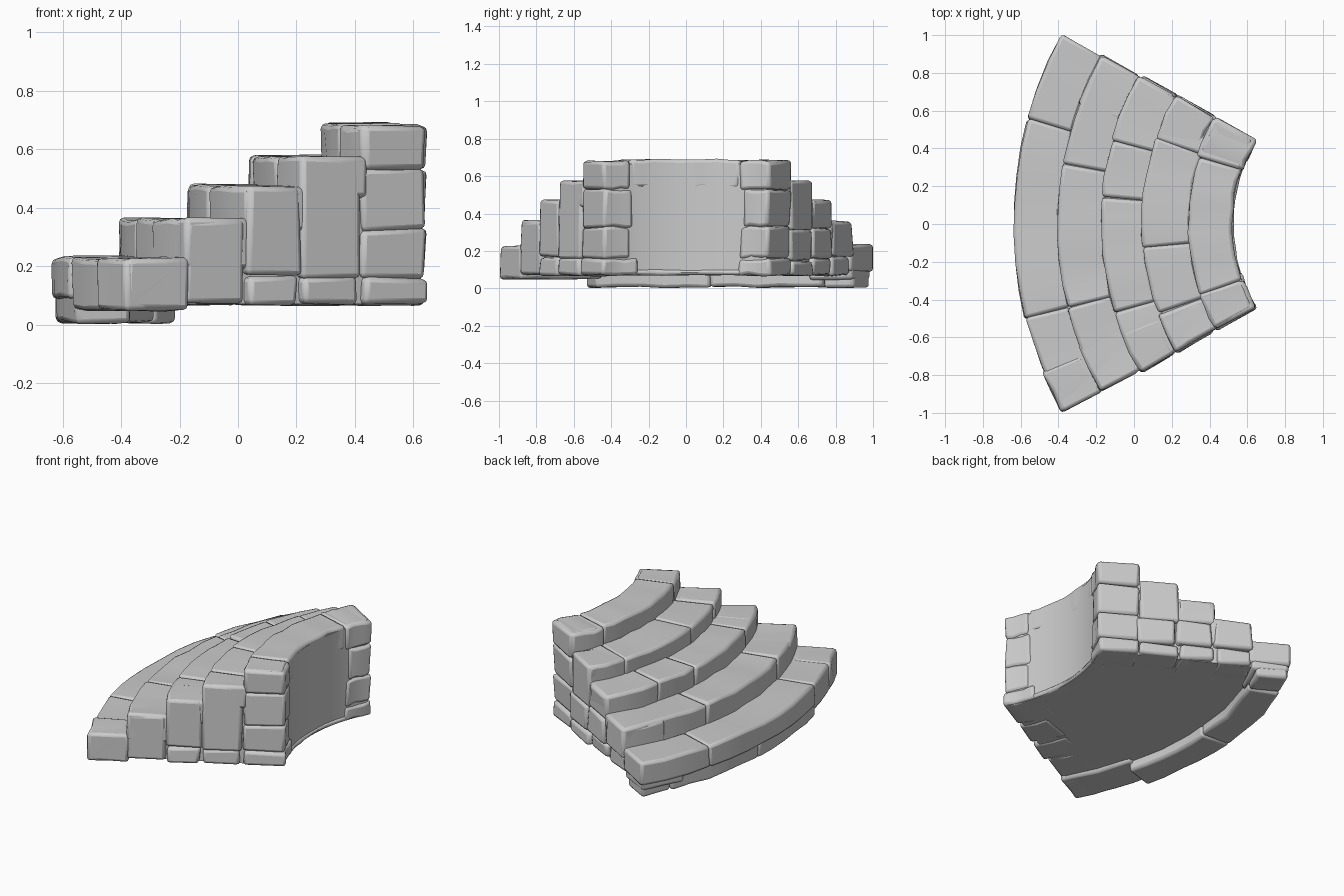
import bpy, bmesh, math, random
from mathutils import Vector

random.seed(4)
old = bpy.data.objects.get("Cube")
if old:
    bpy.data.objects.remove(old, do_unlink=True)

STONE = bpy.data.materials.new("grey stone")
STONE.use_nodes = True
COLOUR = (0.6, 0.6, 0.6, 1)
STONE.diffuse_color = COLOUR
STONE.node_tree.nodes["Principled BSDF"].inputs["Base Color"].default_value = COLOUR

CENTRE = 1.44                                   # x of the arc centre
HALF = 28.8                                     # half the sweep in degrees
BASE = 0.07                                     # underside height
RADII = [2.08, 1.85, 1.615, 1.40, 1.16, 0.92]   # risers, then the inner wall
TOPS = [0.23, 0.36, 0.475, 0.575, 0.685]


def polar(r, degrees, z):
    a = math.radians(degrees)
    return Vector((CENTRE - r * math.cos(a), r * math.sin(a), z))


def wedge(name, r_out, r_in, a0, a1, z0, z1, wobble=0.006, bevel=0.018):
    """Curved block between two radii, two angles and two heights."""
    bm = bmesh.new()
    steps = max(2, round((a1 - a0) / 4))
    rings = []
    for i in range(steps + 1):
        a = a0 + (a1 - a0) * i / steps
        ring = []
        for r, z in ((r_out, z0), (r_out, z1), (r_in, z1), (r_in, z0)):
            shake = Vector([random.uniform(-wobble, wobble) for _ in range(3)])
            ring.append(bm.verts.new(polar(r, a, z) + shake))
        rings.append(ring)
    for p, q in zip(rings, rings[1:]):
        for k in range(4):
            bm.faces.new((p[k], q[k], q[(k + 1) % 4], p[(k + 1) % 4]))
    bm.faces.new(rings[0])
    bm.faces.new(reversed(rings[-1]))
    bmesh.ops.recalc_face_normals(bm, faces=bm.faces)
    mesh = bpy.data.meshes.new(name)
    bm.to_mesh(mesh)
    bm.free()
    mesh.materials.append(STONE)
    ob = bpy.data.objects.new(name, mesh)
    bpy.context.collection.objects.link(ob)
    if bevel:
        mod = ob.modifiers.new("worn edges", "BEVEL")
        mod.width, mod.segments = bevel, 2
        mod.limit_method, mod.angle_limit = "ANGLE", math.radians(45)
    bpy.ops.object.select_all(action="DESELECT")
    ob.select_set(True)
    bpy.context.view_layer.objects.active = ob
    bpy.ops.object.shade_smooth_by_angle(angle=math.radians(40))
    return ob


# Solid core behind the stones, one slab per step
for i, top in enumerate(TOPS):
    wedge(f"core_{i + 1}", RADII[i] - 0.025, RADII[-1], -HALF + 1, HALF - 1,
          BASE, top - 0.02, wobble=0, bevel=0)

# Tread stones, split at different angles on each step
JOINTS = [(-14, 15.5), (-14, 10), (-17, 5, 16), (-20, -5, 19), (-19, 18)]
for i, cuts in enumerate(JOINTS):
    low = 0.09 if i == 0 else TOPS[i - 1] - 0.04
    edges = (-HALF, *cuts, HALF)
    for j, (a0, a1) in enumerate(zip(edges, edges[1:])):
        inner = RADII[i + 1] - (0.02 if i < 4 else 0)
        drop = 0.04 if i == 0 and j == 0 else 0
        wedge(f"tread_{i + 1}_stone_{j + 1}", RADII[i] + random.uniform(-0.008, 0.006),
              inner, a0, a1, low - drop, TOPS[i] + random.uniform(-0.004, 0.004))

# Low footing course under the first step, stopping short at the front
for j, (a0, a1) in enumerate(((-15, 4), (4, 23), (23, HALF - 0.4))):
    wedge(f"footing_stone_{j + 1}", RADII[0] - 0.015, 1.87, a0, a1, 0.006, 0.12)

# Stacked stones on the two side walls; heights of the joints in each column
SIDES = {
    "front": (-1, [(), (), (0.17,), (0.16,), (0.16, 0.325, 0.53)]),
    "back": (1, [(), (0.17,), (0.16, 0.32), (0.15, 0.31), (0.16, 0.33, 0.53)]),
}
for side, (sign, columns) in SIDES.items():
    for i, cuts in enumerate(columns):
        heights = (0.05 if i == 0 else BASE, *cuts, TOPS[i] - 0.004)
        for j, (z0, z1) in enumerate(zip(heights, heights[1:])):
            outer = HALF + random.uniform(-0.3, 0.7)
            inner = HALF - (11 if i == 4 else 7) + random.uniform(-2, 2)
            a0, a1 = sorted((sign * inner, sign * outer))
            shift = random.uniform(-0.02, 0.02) if 0 < i < 4 and j < len(cuts) else 0
            back = RADII[i + 1] + (-0.012 if i == 4 else shift)
            wedge(f"{side}_wall_column_{i + 1}_stone_{j + 1}",
                  RADII[i] - 0.004 + min(shift, 0), back, a0, a1, z0, z1, wobble=0.008)

# Bottom sill along the inner wall
wedge("inner_wall_sill", 1.0, RADII[-1] - 0.008, -20, 20, BASE, 0.1, wobble=0.003)
